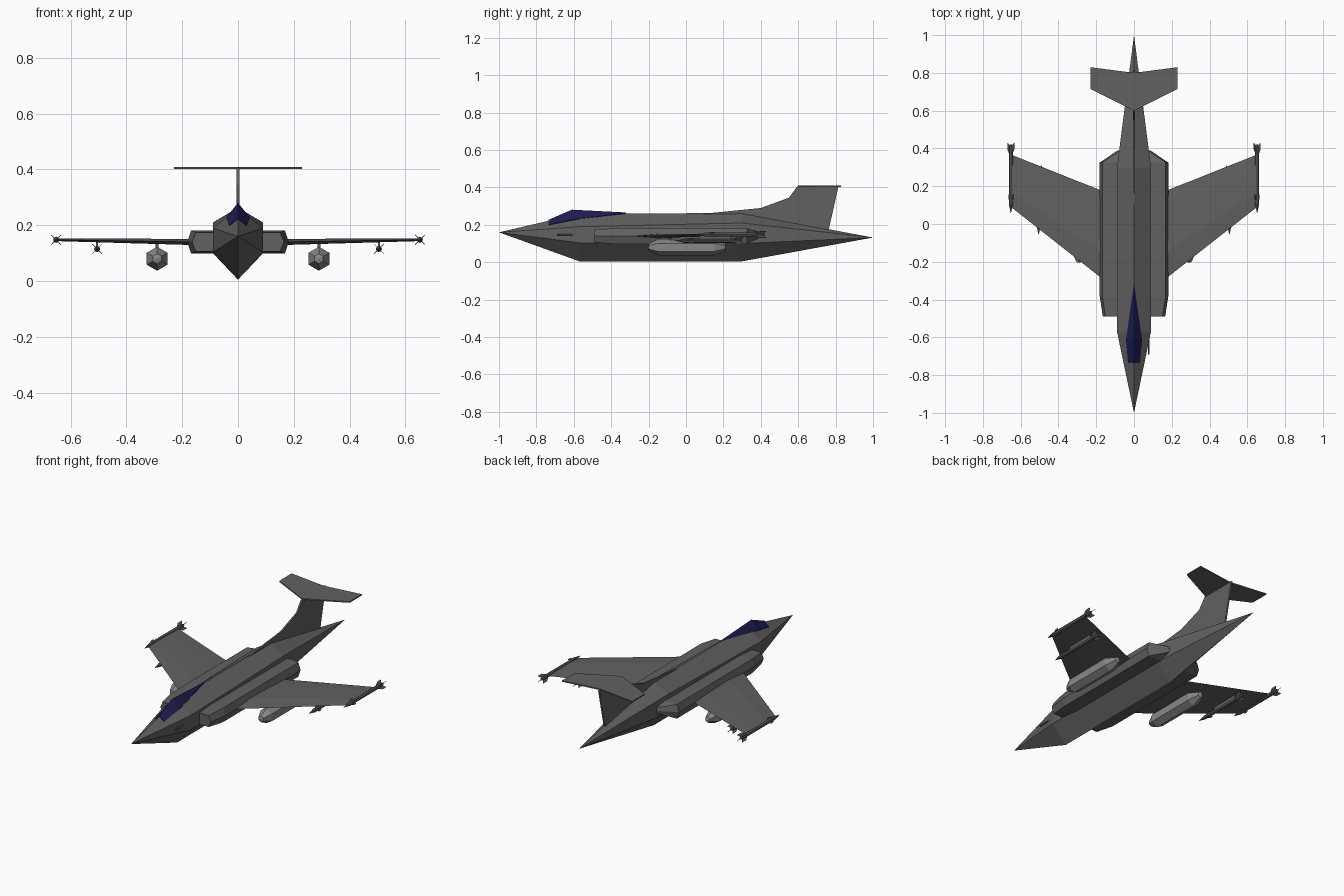
import bpy, bmesh, math
from mathutils import Vector

cube = bpy.data.objects.get("Cube")
if cube:
    bpy.data.objects.remove(cube, do_unlink=True)


def material(name, rgb):
    m = bpy.data.materials.new(name)
    m.use_nodes = True
    col = (*rgb, 1)
    m.diffuse_color = col
    m.node_tree.nodes["Principled BSDF"].inputs["Base Color"].default_value = col
    return m


GREY = material("airframe grey", (0.12, 0.12, 0.12))
LIGHT = material("store light grey", (0.25, 0.25, 0.25))
NAVY = material("canopy navy", (0.012, 0.012, 0.09))


def finish(name, bm, mat):
    bmesh.ops.remove_doubles(bm, verts=bm.verts, dist=0.0001)
    bmesh.ops.recalc_face_normals(bm, faces=bm.faces)
    me = bpy.data.meshes.new(name)
    bm.to_mesh(me)
    bm.free()
    me.materials.append(mat)
    ob = bpy.data.objects.new(name, me)
    bpy.context.collection.objects.link(ob)
    return ob


def loft(name, rings, mat, side=1):
    """Skin equal-length rings of points and cap both ends; side=-1 mirrors in x."""
    bm = bmesh.new()
    vs = [[bm.verts.new((side * x, y, z)) for x, y, z in r] for r in rings]
    n = len(vs[0])
    for a, b in zip(vs, vs[1:]):
        for i in range(n):
            j = (i + 1) % n
            bm.faces.new((a[i], a[j], b[j], b[i]))
    bm.faces.new(vs[0])
    bm.faces.new(vs[-1])
    bmesh.ops.remove_doubles(bm, verts=bm.verts, dist=0.0001)
    return finish(name, bm, mat)


def plate(name, pts, thick, mat, side=1):
    """Flat outline thickened evenly about its own plane."""
    p = [Vector(q) for q in pts]
    n = (p[1] - p[0]).cross(p[2] - p[0]).normalized() * thick / 2
    return loft(name, [[q - n for q in p], [q + n for q in p]], mat, side)


def turned(name, x, z, profile, sides, mat):
    """Round body along y from (y, radius) pairs."""
    angles = [math.tau * (i + 0.5) / sides + math.pi / sides + math.pi / 2 for i in range(sides)]
    angles = [a - math.tau / sides for a in angles]
    return loft(name, [[(x + r * math.cos(a), y, z + r * math.sin(a)) for a in angles]
                       for y, r in profile], mat)


# Fuselage: six-sided section drawn out to points at nose and tail
def hull(y, w, bottom, low, up, top):
    return [(0, y, bottom), (w, y, low), (w, y, up), (0, y, top), (-w, y, up), (-w, y, low)]


loft("fuselage", [hull(-1, 0, .16, .16, .16, .16), hull(-.57, .09, .005, .104, .19, .26),
                  hull(.3, .09, .005, .1, .21, .263), hull(1, 0, .132, .132, .132, .132)], GREY)


# Canopy: ridged wedge
def bay(y, w, edge, ridge):
    return [(0, y, ridge), (w, y, edge), (0, y, edge - .03), (-w, y, edge)]


loft("canopy", [bay(-.735, .032, .2, .227), bay(-.61, .042, .228, .281),
                bay(-.32, .001, .264, .266)], NAVY)

# T-tail
plate("tail_fin", [(0, .05, .255), (0, .4, .29), (0, .55, .345), (0, .595, .405),
                   (0, .815, .405), (0, .76, .16), (0, .4, .2)], .01, GREY)
plate("tailplane", [(0, .6, .406), (.23, .715, .406), (.23, .83, .406), (0, .8, .406),
                    (-.23, .83, .406), (-.23, .715, .406)], .007, GREY)

# Gun barrel on the left of the nose
turned("gun_barrel", .078, .147, [(-.69, .005), (-.57, .005)], 6, GREY)


def duct(y, w, low, high):
    mid = (low + high) / 2
    return [(.07, y, low), (w - .014, y, low), (w, y, mid), (w - .014, y, high), (.07, y, high)]


def wing_section(x, front, back, z, t):
    c = back - front
    return [(x, front, z), (x, front + .3 * c, z + t), (x, front + .75 * c, z + t * .6),
            (x, back, z), (x, front + .75 * c, z - t * .6), (x, front + .3 * c, z - t)]


def missile(name, x, z, nose, tail):
    turned(name, x, z, [(nose, 0), (nose + .05, .011), (tail - .02, .011), (tail - .01, .007)], 8, GREY)
    for k in range(4):
        a = math.pi / 4 + k * math.pi / 2
        for part, base, r in (("tail_fin", tail - .07, .025), ("fore_fin", nose + .06, .018)):
            chord = .05 if part == "tail_fin" else .03
            plate(f"{name}_{part}", [(x + d * math.cos(a), y, z + d * math.sin(a)) for d, y in
                                     ((.005, base), (r, base + chord * .7), (r, base + chord * 1.4),
                                      (.005, base + chord))], .002, GREY)


for s, tag in ((1, "left"), (-1, "right")):
    # Air intake duct with tapered mouth and closed rear
    loft(f"{tag}_intake", [duct(-.49, .165, .106, .174), duct(-.38, .182, .098, .182),
                           duct(.325, .182, .098, .182), duct(.39, .086, .13, .16)], GREY, s)
    # Wing
    loft(f"{tag}_wing", [wing_section(.16, -.296, .172, .14, .011),
                         wing_section(.645, .085, .365, .148, .005)], GREY, s)
    # Drop tank and pylon
    turned(f"{tag}_drop_tank", s * .29, .08,
           [(-.205, 0), (-.2, .018), (-.15, .043), (.15, .043), (.21, .018), (.215, 0)], 6, LIGHT)
    plate(f"{tag}_tank_pylon", [(.29, -.1, .11), (.29, -.06, .142), (.29, .12, .142),
                                (.29, .12, .11)], .01, GREY, s)
    # Underwing and wingtip missiles
    missile(f"{tag}_underwing_missile", s * .505, .115, -.06, .31)
    plate(f"{tag}_missile_pylon", [(.505, .06, .118), (.505, .08, .146), (.505, .24, .146),
                                   (.505, .24, .118)], .007, GREY, s)
    missile(f"{tag}_wingtip_missile", s * .652, .148, .055, .43)
